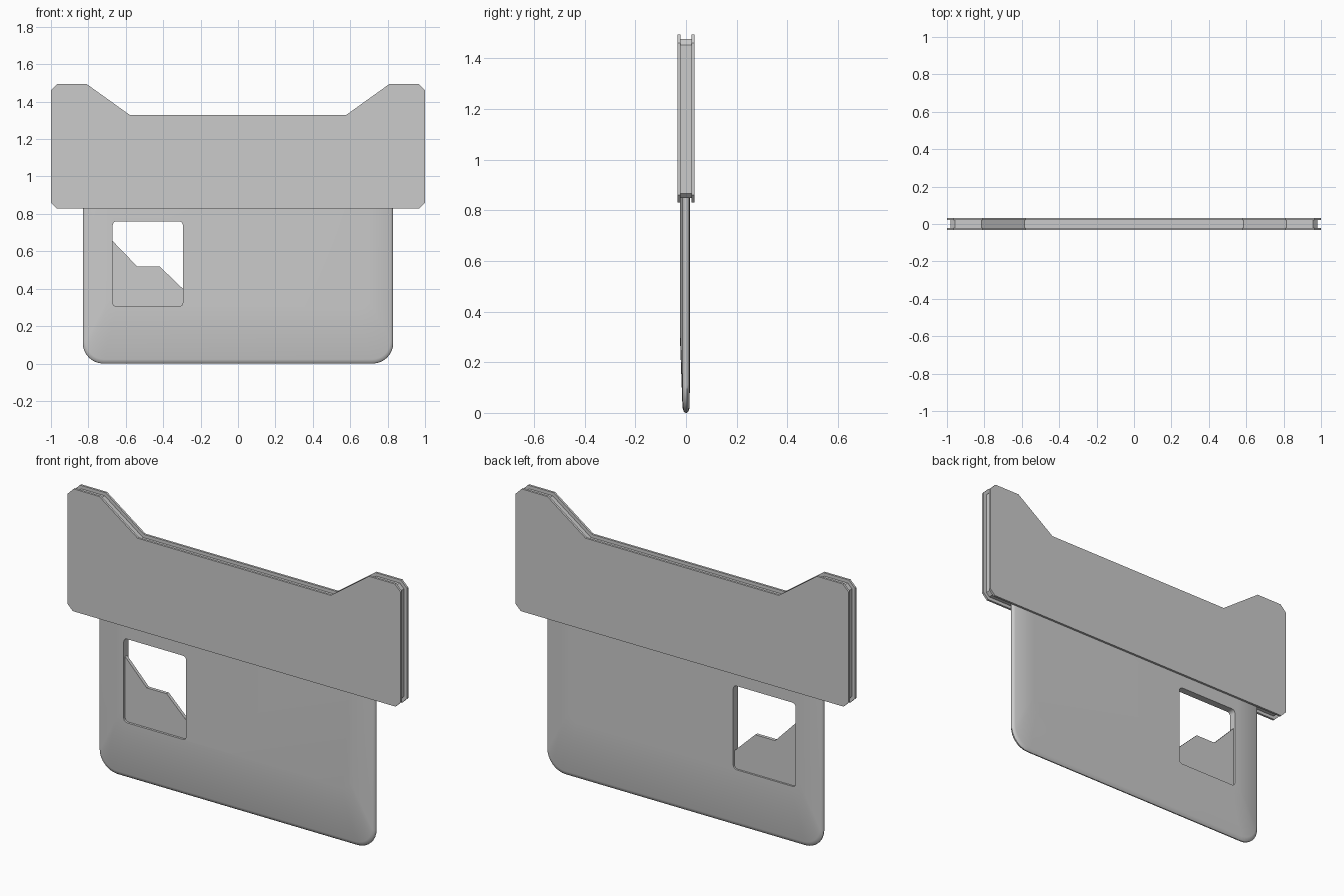
import bpy, bmesh, math

if "Cube" in bpy.data.objects:
    bpy.data.objects.remove(bpy.data.objects["Cube"])


def finish(name, bm):
    bmesh.ops.recalc_face_normals(bm, faces=bm.faces[:])
    mesh = bpy.data.meshes.new(name)
    bm.to_mesh(mesh)
    bm.free()
    ob = bpy.data.objects.new(name, mesh)
    bpy.context.collection.objects.link(ob)
    return ob


def loft(name, rings):
    """Skin closed rings of 3D points and cap both ends."""
    bm = bmesh.new()
    loops = [[bm.verts.new(p) for p in ring] for ring in rings]
    n = len(loops[0])
    for a, b in zip(loops, loops[1:]):
        for i in range(n):
            j = (i + 1) % n
            bm.faces.new((a[i], a[j], b[j], b[i]))
    bm.faces.new(loops[0])
    bm.faces.new(loops[-1][::-1])
    return finish(name, bm)


def slab(name, outline, y0, y1):
    return loft(name, [[(x, y, z) for x, z in outline] for y in (y0, y1)])


def arc(cx, cz, r, start, steps=8):
    return [(cx + r * math.cos(math.radians(start + 90 * i / steps)),
             cz + r * math.sin(math.radians(start + 90 * i / steps)))
            for i in range(steps + 1)]


def smooth(ob, angle):
    bpy.ops.object.select_all(action='DESELECT')
    ob.select_set(True)
    bpy.context.view_layer.objects.active = ob
    bpy.ops.object.shade_smooth_by_angle(angle=math.radians(angle))


def header_outline(d):
    """Header silhouette with a dipped top, inset by d."""
    half = [(0.97 - 0.41 * d, 0.83 + d), (1 - d, 0.86 + 0.41 * d),
            (1 - d, 1.46 - 0.41 * d), (0.965 - 0.41 * d, 1.495 - d),
            (0.81 + 0.32 * d, 1.495 - d), (0.58 + 0.32 * d, 1.33 - d)]
    return half + [(-x, z) for x, z in reversed(half)]


# Header: two outer plates around an inset core
slab("header_front_plate", header_outline(0), -0.033, -0.021)
slab("header_back_plate", header_outline(0), 0.021, 0.033)
slab("header_core", header_outline(0.018), -0.0215, 0.0215)


# Body: pillowed panel with rounded lower corners and rim
def body_ring(w, z, r, y):
    pts = [(-w, 0.9)] + arc(-w + r, z + r, r, 180) + arc(w - r, z + r, r, 270) + [(w, 0.9)]
    return [(x, y, zz) for x, zz in pts]


body = loft("body_panel", [body_ring(*p) for p in (
    (0.69, 0.30, 0.05, -0.024), (0.815, 0.022, 0.10, -0.014),
    (0.825, 0.006, 0.105, -0.009), (0.83, 0, 0.11, -0.002),
    (0.83, 0, 0.11, 0.004), (0.825, 0.006, 0.105, 0.010),
    (0.815, 0.022, 0.10, 0.0145), (0.69, 0.30, 0.05, 0.016))])

# Window opening
x0, x1, z0, z1, r = -0.67, -0.295, 0.305, 0.76, 0.02
window = (arc(x0 + r, z0 + r, r, 180, 4) + arc(x1 - r, z0 + r, r, 270, 4)
          + arc(x1 - r, z1 - r, r, 0, 4) + arc(x0 + r, z1 - r, r, 90, 4))
cutter = slab("window_cutter", window, -0.1, 0.1)
cutter.hide_render = True
mod = body.modifiers.new("window", 'BOOLEAN')
mod.object = cutter
mod.operation = 'DIFFERENCE'
mod.solver = 'EXACT'
bpy.context.view_layer.objects.active = body
bpy.ops.object.modifier_apply(modifier=mod.name)
bpy.data.objects.remove(cutter)
smooth(body, 40)

# Recessed pane with a stepped upper edge
pane = [(x0 - 0.005, z0 - 0.005), (x1 + 0.005, z0 - 0.005), (x1 + 0.005, 0.395),
        (-0.42, 0.52), (-0.54, 0.52), (x0 - 0.005, 0.66)]
slab("window_pane", pane, -0.012, 0.006)
